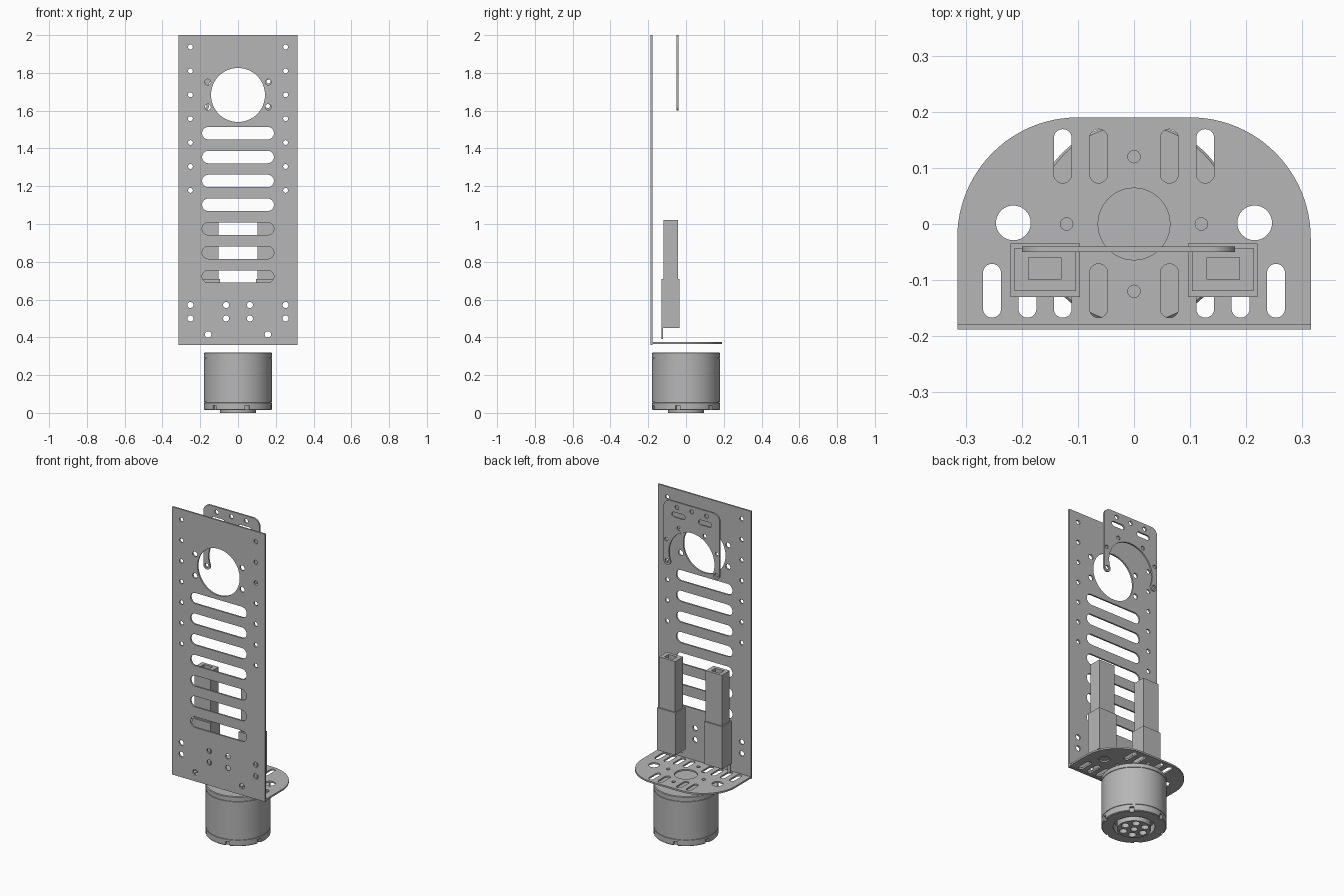
import bpy, bmesh, math
from mathutils import Matrix, Vector

if "Cube" in bpy.data.objects:
    bpy.data.objects.remove(bpy.data.objects["Cube"])

grey = bpy.data.materials.new("plain_grey")
grey.use_nodes = True
grey.diffuse_color = (0.47, 0.47, 0.47, 1)
grey.node_tree.nodes["Principled BSDF"].inputs["Base Color"].default_value = grey.diffuse_color


# Outline helpers, each returning a list of 2D points
def arc(cx, cy, r, a0, a1, n=16):
    angles = [math.radians(a0 + (a1 - a0) * i / n) for i in range(n + 1)]
    return [(cx + r * math.cos(a), cy + r * math.sin(a)) for a in angles]


def circle(cx, cy, r, n=32):
    return arc(cx, cy, r, 0, 360, n)[:-1]


def rect(x0, x1, y0, y1):
    return [(x0, y0), (x1, y0), (x1, y1), (x0, y1)]


def slot(x0, x1, y0, y1):
    if x1 - x0 > y1 - y0:
        r, y = (y1 - y0) / 2, (y0 + y1) / 2
        return arc(x1 - r, y, r, -90, 90) + arc(x0 + r, y, r, 90, 270)
    r, x = (x1 - x0) / 2, (x0 + x1) / 2
    return arc(x, y1 - r, r, 0, 180) + arc(x, y0 + r, r, 180, 360)


def add_object(name, mesh):
    obj = bpy.data.objects.new(name, mesh)
    bpy.context.collection.objects.link(obj)
    mesh.materials.clear()
    mesh.materials.append(grey)
    return obj


def smooth(obj):
    bpy.ops.object.select_all(action="DESELECT")
    obj.select_set(True)
    bpy.context.view_layer.objects.active = obj
    bpy.ops.object.shade_smooth_by_angle(angle=math.radians(30))


# Sheet with holes, extruded from low to high along z, or along y when upright
def plate(name, outlines, low, high, upright=False):
    curve = bpy.data.curves.new(name + "_profile", "CURVE")
    curve.dimensions = "2D"
    curve.fill_mode = "BOTH"
    curve.extrude = (high - low) / 2
    for points in outlines:
        spline = curve.splines.new("POLY")
        spline.points.add(len(points) - 1)
        for p, (x, y) in zip(spline.points, points):
            p.co = (x, y, 0, 1)
        spline.use_cyclic_u = True
    helper = bpy.data.objects.new(name + "_helper", curve)
    bpy.context.collection.objects.link(helper)
    bpy.context.view_layer.update()
    graph = bpy.context.evaluated_depsgraph_get()
    mesh = bpy.data.meshes.new_from_object(helper.evaluated_get(graph))
    bpy.data.objects.remove(helper)
    mid = (low + high) / 2
    if upright:
        mesh.transform(Matrix.Translation((0, mid, 0)) @ Matrix.Rotation(math.pi / 2, 4, "X"))
    else:
        mesh.transform(Matrix.Translation((0, 0, mid)))
    bm = bmesh.new()
    bm.from_mesh(mesh)
    bmesh.ops.remove_doubles(bm, verts=bm.verts, dist=0.0001)
    bmesh.ops.recalc_face_normals(bm, faces=bm.faces)
    bm.to_mesh(mesh)
    bm.free()
    obj = add_object(name, mesh)
    smooth(obj)
    return obj


# Tall front plate
step = 0.1265
holes = [circle(0, 1.683, 0.143, 64)]
holes += [slot(-0.19, 0.19, 0.722 + step * i - 0.033, 0.722 + step * i + 0.033) for i in range(7)]
for s in (-1, 1):
    holes += [circle(s * 0.252, 1.178 + step * i, 0.013, 16) for i in range(7)]
    holes += [circle(s * 0.16, z, 0.016, 16) for z in (1.751, 1.619)]
    holes += [circle(s * x, z, 0.016, 16) for x in (0.063, 0.252) for z in (0.5, 0.571)]
    holes.append(circle(s * 0.158, 0.415, 0.017, 16))
plate("front_plate", [rect(-0.315, 0.315, 0.36, 2)] + holes, -0.188, -0.178, True)

# Rounded base plate
outline = [(-0.315, -0.18), (0.315, -0.18)]
outline += arc(0.1, -0.025, 0.215, 0, 90, 24) + arc(-0.1, -0.025, 0.215, 90, 180, 24)
holes = [circle(0, 0, 0.064, 48), circle(0, 0.12, 0.011, 16), circle(0, -0.12, 0.011, 16)]
for s in (-1, 1):
    holes += [circle(s * 0.12, 0, 0.011, 16), circle(s * 0.215, 0.002, 0.031)]
    for x in (0.063, 0.127, 0.19, 0.253):
        holes.append(slot(s * x - 0.016, s * x + 0.016, -0.167, -0.071))
        if x < 0.15:
            holes.append(slot(s * x - 0.016, s * x + 0.016, 0.073, 0.169))
plate("base_plate", [outline] + holes, 0.364, 0.374)

# Arched rear bracket
outline = arc(-0.167, 1.623, 0.023, 180, 360) + arc(0, 1.683, 0.155, 202, -22, 40)
outline += arc(0.167, 1.623, 0.023, 180, 360)
outline += arc(0.145, 1.955, 0.045, 0, 90) + arc(-0.145, 1.955, 0.045, 90, 180)
holes = [circle(0, 1.968, 0.013, 16)]
for s in (-1, 1):
    holes += [circle(s * 0.1, 1.968, 0.013, 16), slot(s * 0.09 - 0.045, s * 0.09 + 0.045, 1.905, 1.935)]
    holes += [circle(s * 0.168, 1.625, 0.012, 16), circle(s * 0.172, 1.755, 0.011, 16)]
    holes.append(circle(s * 0.088, 1.842, 0.012, 16))
bracket = plate("rear_bracket", [outline] + holes, -0.05, -0.04, True)
bracket.location.x = -0.01

# Two stepped posts with a hollow top and a small foot
for s, side in ((-1, "right"), (1, "left")):
    def box(a, b, y0, y1):
        return rect(min(s * a, s * b), max(s * a, s * b), y0, y1)
    plate(side + "_post_sleeve", [box(0.096, 0.22, -0.13, -0.035)], 0.45, 0.71)
    plate(side + "_post", [box(0.103, 0.213, -0.119, -0.043),
                           box(0.13, 0.188, -0.099, -0.06)], 0.705, 1.02)
    plate(side + "_post_foot", [box(0.195, 0.215, -0.13, -0.122)], 0.39, 0.455)

# Motor can, turned from a profile with two fine grooves
profile = [(0, 0.06), (0.115, 0.06), (0.115, 0.015), (0.176, 0.015), (0.18, 0.019),
           (0.18, 0.053), (0.177, 0.054), (0.177, 0.057), (0.18, 0.058),
           (0.18, 0.288), (0.177, 0.289), (0.177, 0.292), (0.18, 0.293),
           (0.18, 0.316), (0.176, 0.32), (0, 0.32)]
bm = bmesh.new()
verts = [bm.verts.new((r, 0, z)) for r, z in profile]
edges = [bm.edges.new(pair) for pair in zip(verts, verts[1:])]
bmesh.ops.spin(bm, geom=verts + edges, cent=(0, 0, 0), axis=(0, 0, 1),
               angle=math.tau, steps=72, use_duplicate=False)
bmesh.ops.remove_doubles(bm, verts=bm.verts, dist=0.0001)
bmesh.ops.recalc_face_normals(bm, faces=bm.faces)
mesh = bpy.data.meshes.new("motor_can")
bm.to_mesh(mesh)
bm.free()
motor = add_object("motor_can", mesh)

# Six notches around the lower rim
bm = bmesh.new()
for i in range(6):
    turn = Matrix.Rotation(math.radians(46 + 60 * i), 4, "Z")
    size = Matrix.Diagonal(Vector((0.04, 0.024, 0.04, 1)))
    bmesh.ops.create_cube(bm, size=1, matrix=turn @ Matrix.Translation((0.185, 0, 0.02)) @ size)
mesh = bpy.data.meshes.new("notch_cutter")
bm.to_mesh(mesh)
bm.free()
cutter = add_object("notch_cutter", mesh)
cutter.hide_render = True
cut = motor.modifiers.new("notches", "BOOLEAN")
cut.operation = "DIFFERENCE"
cut.solver = "EXACT"
cut.object = cutter
bpy.context.view_layer.objects.active = motor
bpy.ops.object.modifier_apply(modifier=cut.name)
bpy.data.objects.remove(cutter)
smooth(motor)

# Drilled hub under the motor
holes = [circle(0, 0, 0.02, 20)]
holes += [circle(0.063 * math.cos(i * math.tau / 6), 0.063 * math.sin(i * math.tau / 6), 0.022, 20)
          for i in range(6)]
plate("motor_hub", [circle(0, 0, 0.095, 48)] + holes, 0, 0.061)
